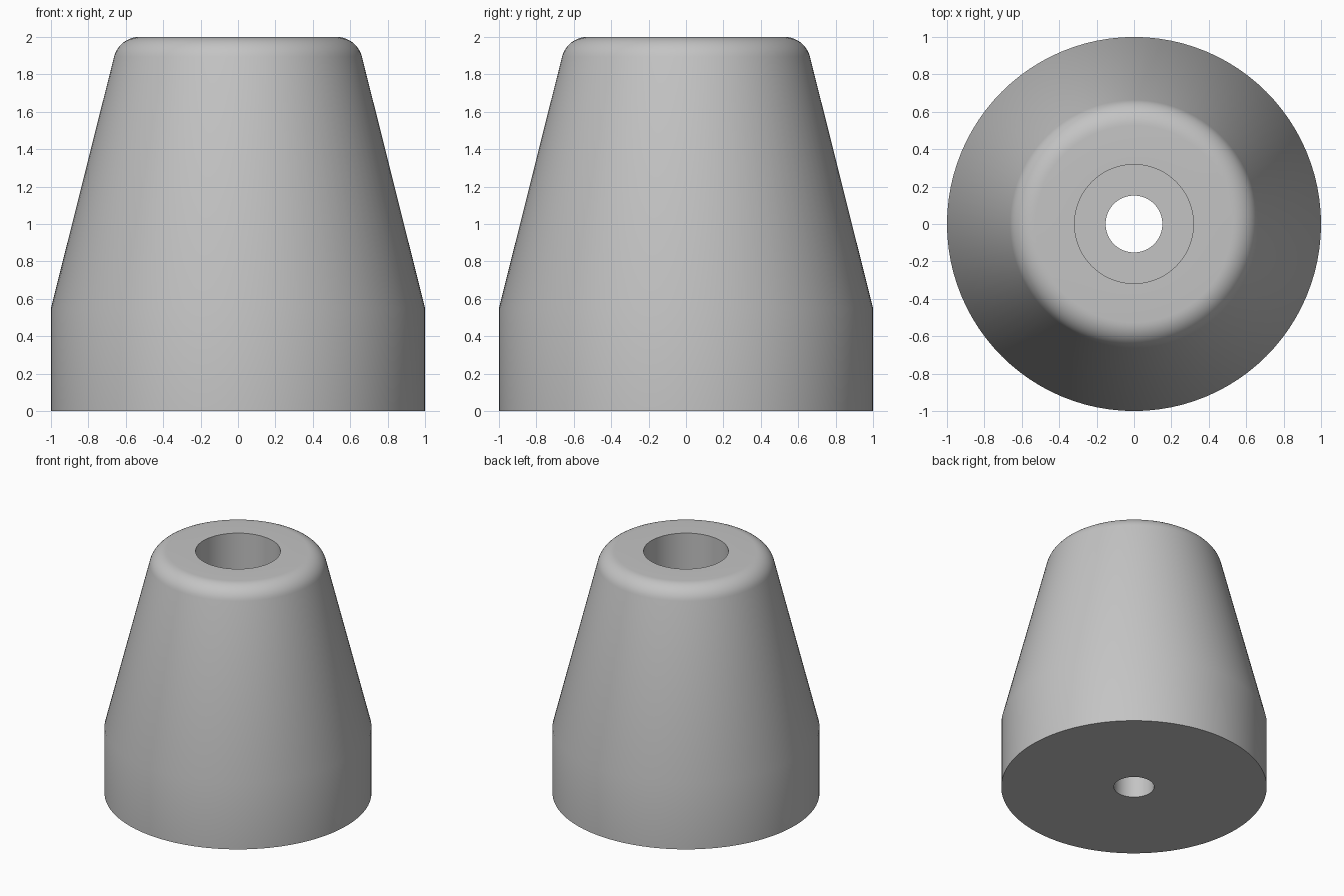
import bpy
import bmesh
import math

cube = bpy.data.objects.get("Cube")
if cube:
    bpy.data.objects.remove(cube, do_unlink=True)

# Matte grey rubber
grey = bpy.data.materials.new("grey_rubber")
grey.use_nodes = True
colour = (0.55, 0.55, 0.55, 1)
grey.diffuse_color = colour
grey.node_tree.nodes["Principled BSDF"].inputs["Base Color"].default_value = colour

SEGMENTS = 96
BOLT_R, BORE_R, BORE_FLOOR = 0.152, 0.318, 0.55
BASE_R, BASE_H, TOP = 1.0, 0.55, 2.0
FILLET, FILLET_X = 0.14, 0.527
SLOPE = math.radians(14.1)

# Outer wall: straight skirt, taper, then rounded shoulder
profile = [(BOLT_R, 0), (BASE_R, 0), (BASE_R, BASE_H)]
STEPS = 10
for i in range(STEPS + 1):
    a = SLOPE + (math.pi / 2 - SLOPE) * i / STEPS
    profile.append((FILLET_X + FILLET * math.cos(a),
                    TOP - FILLET + FILLET * math.sin(a)))
# Counterbore and bolt hole
profile += [(BORE_R, TOP), (BORE_R, BORE_FLOOR), (BOLT_R, BORE_FLOOR)]

# Revolve the closed profile around z
bm = bmesh.new()
verts = [bm.verts.new((r, 0, z)) for r, z in profile]
edges = [bm.edges.new((v, verts[(i + 1) % len(verts)])) for i, v in enumerate(verts)]
bmesh.ops.spin(bm, geom=verts + edges, cent=(0, 0, 0), axis=(0, 0, 1),
               angle=math.tau, steps=SEGMENTS, use_merge=True)
bmesh.ops.remove_doubles(bm, verts=bm.verts[:], dist=0.0001)
bmesh.ops.recalc_face_normals(bm, faces=bm.faces[:])
mesh = bpy.data.meshes.new("tapered_foot")
bm.to_mesh(mesh)
bm.free()
mesh.materials.append(grey)

foot = bpy.data.objects.new("tapered_foot", mesh)
bpy.context.collection.objects.link(foot)
bpy.ops.object.select_all(action="DESELECT")
foot.select_set(True)
bpy.context.view_layer.objects.active = foot
bpy.ops.object.shade_smooth_by_angle(angle=math.radians(30))
